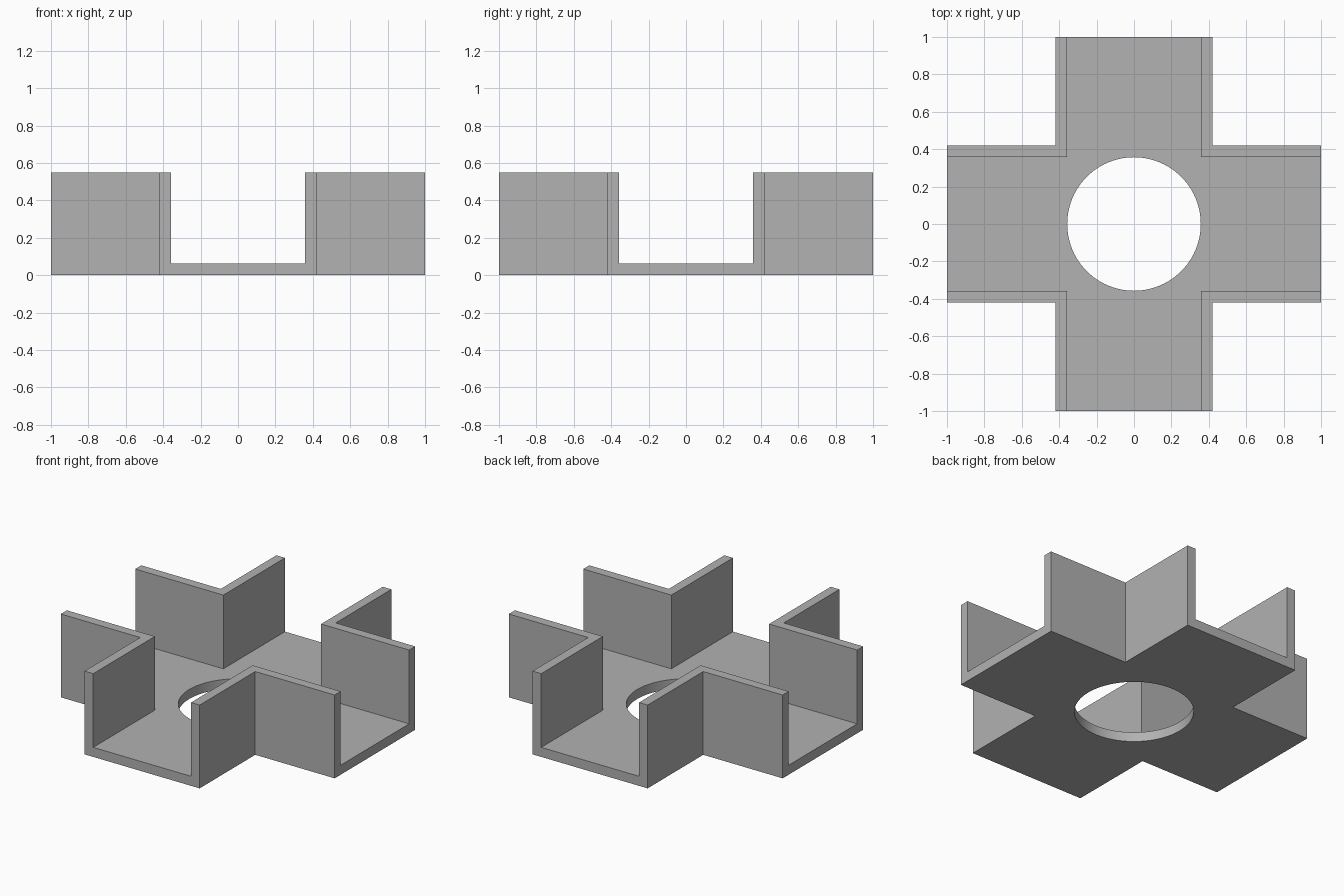
import bpy, bmesh, math

if "Cube" in bpy.data.objects:
    bpy.data.objects.remove(bpy.data.objects["Cube"], do_unlink=True)

LENGTH = 1.0      # arm reach from the centre
OUTER = 0.42      # half width outside the walls
INNER = 0.357     # half width between the walls, also the hole radius
FLOOR = 0.063
HEIGHT = 0.55

grey = bpy.data.materials.new("plain grey")
grey.use_nodes = True
colour = (0.445, 0.445, 0.445, 1)
grey.diffuse_color = colour
grey.node_tree.nodes["Principled BSDF"].inputs["Base Color"].default_value = colour


def prism(name, outline, bottom, top):
    """Extrude a flat outline upward into a solid."""
    bm = bmesh.new()
    face = bm.faces.new([bm.verts.new((x, y, bottom)) for x, y in outline])
    new = bmesh.ops.extrude_face_region(bm, geom=[face])["geom"]
    verts = [v for v in new if isinstance(v, bmesh.types.BMVert)]
    bmesh.ops.translate(bm, verts=verts, vec=(0, 0, top - bottom))
    bmesh.ops.recalc_face_normals(bm, faces=bm.faces)
    mesh = bpy.data.meshes.new(name)
    bm.to_mesh(mesh)
    bm.free()
    mesh.materials.append(grey)
    obj = bpy.data.objects.new(name, mesh)
    bpy.context.collection.objects.link(obj)
    return obj


def cross(half, reach):
    """Outline of a plus shape: three points per arm, turned four times."""
    arm = [(half, -half), (reach, -half), (reach, half)]
    points = []
    for _ in range(4):
        points += arm
        arm = [(-y, x) for x, y in arm]
    return points


def circle(radius, sides):
    return [(radius * math.cos(math.tau * i / sides),
             radius * math.sin(math.tau * i / sides)) for i in range(sides)]


# Cross-shaped block, hollowed into open channels and pierced in the middle
junction = prism("channel_junction", cross(OUTER, LENGTH), 0, HEIGHT)
cutters = [
    prism("channel_cutter", cross(INNER, LENGTH + 0.1), FLOOR, HEIGHT + 0.1),
    prism("hole_cutter", circle(INNER, 96), -0.1, FLOOR + 0.1),
]
bpy.context.view_layer.objects.active = junction
junction.select_set(True)
for cutter in cutters:
    cutter.hide_render = True
    mod = junction.modifiers.new(cutter.name, "BOOLEAN")
    mod.operation = "DIFFERENCE"
    mod.solver = "EXACT"
    mod.object = cutter
    bpy.ops.object.modifier_apply(modifier=mod.name)
    bpy.data.objects.remove(cutter, do_unlink=True)

# Smooth round hole, crisp edges elsewhere
bpy.ops.object.shade_smooth_by_angle(angle=math.radians(30))
